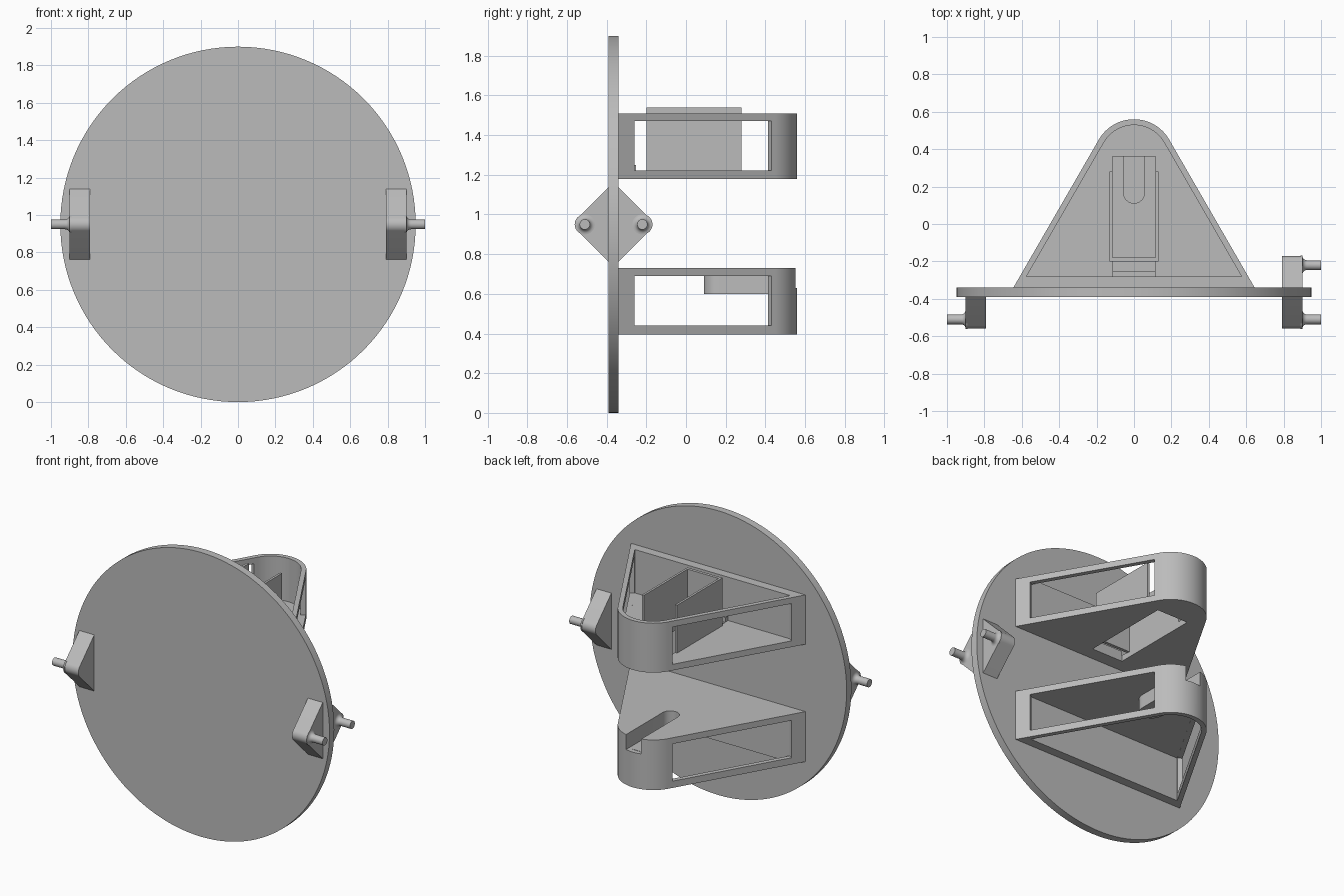
import bpy, bmesh, math
from mathutils import Vector

cube = bpy.data.objects.get("Cube")
if cube:
    bpy.data.objects.remove(cube, do_unlink=True)

grey = bpy.data.materials.new("plain grey")
grey.use_nodes = True
colour = (0.5, 0.5, 0.5, 1)
grey.diffuse_color = colour
grey.node_tree.nodes["Principled BSDF"].inputs["Base Color"].default_value = colour


def finish(name, bm):
    bmesh.ops.recalc_face_normals(bm, faces=bm.faces)
    mesh = bpy.data.meshes.new(name)
    bm.to_mesh(mesh)
    bm.free()
    mesh.materials.append(grey)
    ob = bpy.data.objects.new(name, mesh)
    bpy.context.collection.objects.link(ob)
    return ob


def prism(name, pts, lo, hi, axis="Z"):
    """Extrude a 2D outline from lo to hi along an axis."""
    place = {"X": lambda u, v, w: (w, u, v),
             "Y": lambda u, v, w: (u, w, v),
             "Z": lambda u, v, w: (u, v, w)}[axis]
    bm = bmesh.new()
    a = [bm.verts.new(place(u, v, lo)) for u, v in pts]
    b = [bm.verts.new(place(u, v, hi)) for u, v in pts]
    bm.faces.new(a)
    bm.faces.new(b)
    for i in range(len(a)):
        j = (i + 1) % len(a)
        bm.faces.new((a[i], a[j], b[j], b[i]))
    return finish(name, bm)


def arc(cx, cy, r, start, end, n):
    angles = [math.radians(start + (end - start) * i / n) for i in range(n + 1)]
    return [(cx + r * math.cos(t), cy + r * math.sin(t)) for t in angles]


def rect(x0, x1, y0, y1):
    return [(x0, y0), (x1, y0), (x1, y1), (x0, y1)]


def activate(ob):
    bpy.ops.object.select_all(action="DESELECT")
    ob.select_set(True)
    bpy.context.view_layer.objects.active = ob


def boolean(ob, tool, operation="DIFFERENCE"):
    tool.hide_render = True
    mod = ob.modifiers.new("cut", "BOOLEAN")
    mod.operation = operation
    mod.solver = "EXACT"
    mod.object = tool
    activate(ob)
    bpy.ops.object.modifier_apply(modifier=mod.name)
    bpy.data.objects.remove(tool, do_unlink=True)


# Round back plate
FRONT, BACK, MID = -0.39, -0.34, 0.95
parts = [prism("round_plate", arc(0, MID, 0.95, 0, 360, 128)[:-1], FRONT, BACK, "Y")]

# Triangular arms with a rounded nose
HALF, NOSE_R, NOSE_Y, WALL = 0.645, 0.217, 0.343, 0.031
SLOPE = math.tan(math.radians(60))


def outline(inset, base_y):
    r = NOSE_R - inset
    half = HALF - inset / math.cos(math.radians(30)) - (base_y - BACK) / SLOPE
    return [(-half, base_y), (half, base_y)] + arc(0, NOSE_Y, r, 30, 150, 32)


def window_outline(side):
    normal = Vector((math.cos(math.radians(30)), 0.5))
    a, b = [Vector((HALF - (y - BACK) / SLOPE, y)) for y in (-0.26, 0.43)]
    pts = [a + normal * 0.05, b + normal * 0.05, b - normal * 0.04, a - normal * 0.04]
    return [(side * p.x, p.y) for p in pts]


def arm(name, z0, z1, pocket, window):
    ob = prism(name, outline(0, BACK), z0, z1)
    boolean(ob, prism("pocket_cutter", outline(WALL, -0.28), *pocket))
    for side in (1, -1):
        boolean(ob, prism("window_cutter", window_outline(side), *window))
    return ob


# Upper arm, open at the top, with a hole in its floor
upper = arm("upper_arm", 1.18, 1.51, (1.22, 1.6), (1.221, 1.47))
boolean(upper, prism("floor_cutter", rect(-0.115, 0.115, -0.25, 0.36), 1.1, 1.3))
parts.append(upper)

# Open channel standing over the hole, and the lip in front of it
channel = [(-0.13, -0.2), (0.13, -0.2), (0.13, 0.28), (0.115, 0.28),
           (0.115, -0.18), (-0.115, -0.18), (-0.115, 0.28), (-0.13, 0.28)]
parts.append(prism("upper_channel", channel, 1.215, 1.54))
parts.append(prism("channel_lip", rect(-0.115, 0.115, -0.285, -0.252), 1.2, 1.25))

# Lower arm, open at the bottom, with a slotted boss under its roof
lower = arm("lower_arm", 0.395, 0.73, (0.3, 0.69), (0.44, 0.689))


def slot_outline(r, end):
    return arc(0, 0.167, r, 180, 360, 24) + [(r, end), (-r, end)]


boolean(lower, prism("slot_boss", slot_outline(0.077, 0.525), 0.6, 0.71), "UNION")
boolean(lower, prism("slot_cutter", slot_outline(0.056, 0.7), 0.63, 0.8))
parts.append(lower)


# Side lugs with flared pins
def pin(name, side, y):
    flare, r = 0.025, 0.026
    profile = [(0.89, 0), (0.89, r + flare)]
    profile += [(0.9 + flare - flare * math.cos(t), r + flare - flare * math.sin(t))
                for t in [math.radians(15 * i) for i in range(7)]]
    profile += [(1.0, r), (1.0, 0)]
    bm = bmesh.new()
    verts = [bm.verts.new((side * x, y + rad, MID)) for x, rad in profile]
    edges = [bm.edges.new(pair) for pair in zip(verts, verts[1:])]
    bmesh.ops.spin(bm, geom=verts + edges, cent=(0, y, MID), axis=(1, 0, 0),
                   angle=math.tau, steps=32, use_duplicate=False)
    bmesh.ops.remove_doubles(bm, verts=bm.verts, dist=0.0002)
    return finish(name, bm)


def lug(name, side, face_y, out):
    reach, r = 0.12, 0.048
    half = reach + r * math.sqrt(2)
    pts = [(0, -half)] + arc(reach, 0, r, -45, 45, 16) + [(0, half)]
    pts = [(face_y + out * u, MID + v) for u, v in pts]
    parts.append(prism(name + "_lug", pts, side * 0.79, side * 0.9, "X"))
    parts.append(pin(name + "_pin", side, face_y + out * reach))


lug("front_left", 1, FRONT, -1)
lug("front_right", -1, FRONT, -1)
lug("back_left", 1, BACK, 1)

# Smooth the curved sides, keep the edges sharp
for ob in parts:
    activate(ob)
    bpy.ops.object.shade_smooth_by_angle(angle=math.radians(30))
